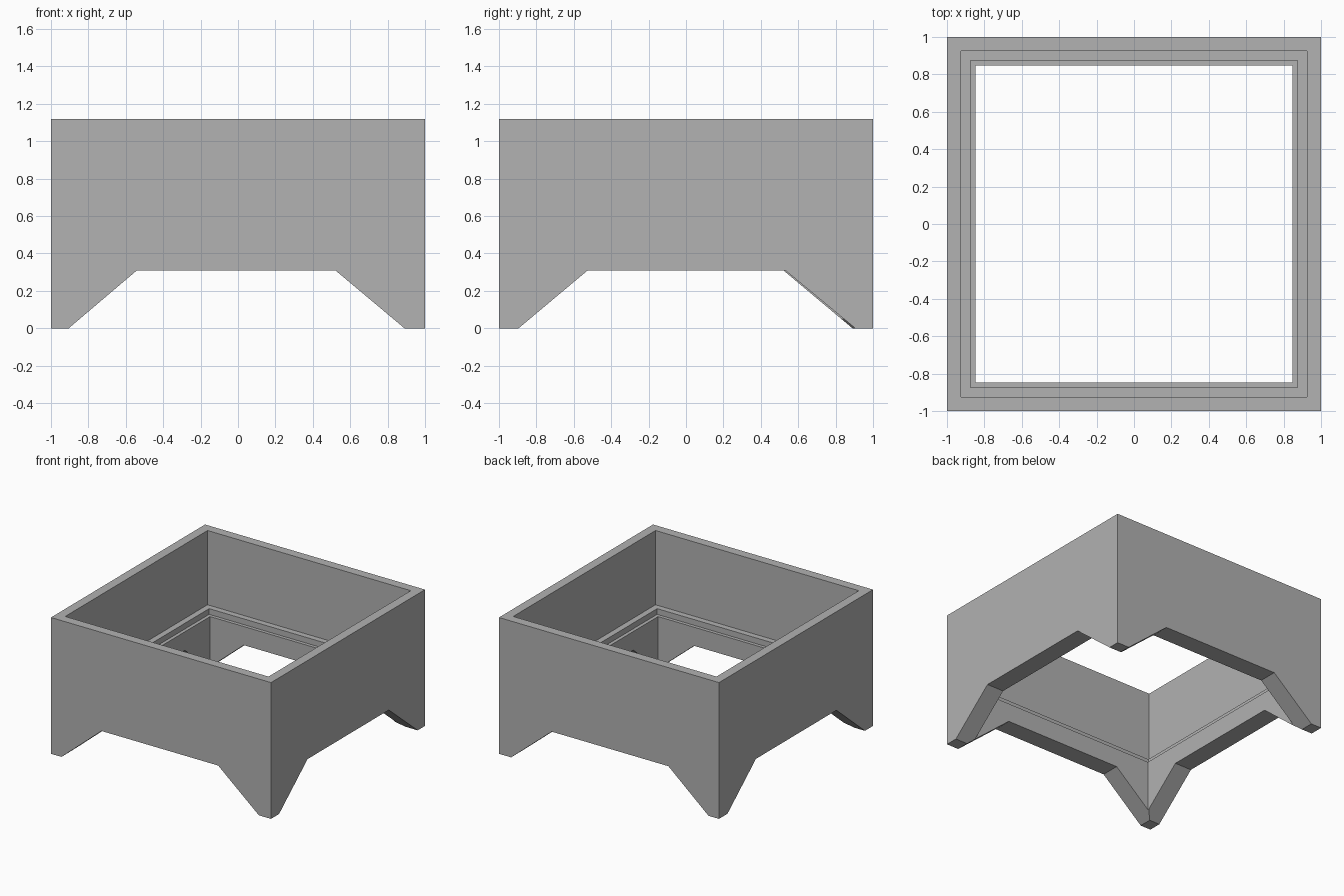
import bpy
import bmesh

cube = bpy.data.objects.get("Cube")
if cube:
    bpy.data.objects.remove(cube, do_unlink=True)

grey = bpy.data.materials.new("plain_grey")
grey.use_nodes = True
colour = (0.445, 0.445, 0.445, 1)
grey.diffuse_color = colour
grey.node_tree.nodes["Principled BSDF"].inputs["Base Color"].default_value = colour

HEIGHT = 1.12
ARCH_TOP = 0.31


def make_object(name, bm):
    bmesh.ops.recalc_face_normals(bm, faces=bm.faces)
    mesh = bpy.data.meshes.new(name)
    bm.to_mesh(mesh)
    bm.free()
    mesh.materials.append(grey)
    obj = bpy.data.objects.new(name, mesh)
    bpy.context.collection.objects.link(obj)
    return obj


def square_frame(name, profile):
    """Sweep a closed (half width, z) profile around a square."""
    bm = bmesh.new()
    rings = [[bm.verts.new((sx * r, sy * r, z))
              for sx, sy in ((-1, -1), (1, -1), (1, 1), (-1, 1))]
             for r, z in profile]
    for a, b in zip(rings, rings[1:] + rings[:1]):
        for i in range(4):
            j = (i + 1) % 4
            bm.faces.new((a[i], a[j], b[j], b[i]))
    return make_object(name, bm)


def arch_cutter(name, axis, side, foot_lo, top_lo, top_hi, foot_hi):
    """Trapezoid prism through one wall, its sloped sides carried below the floor."""
    drop = 0.1
    lo = foot_lo - drop * (top_lo - foot_lo) / ARCH_TOP
    hi = foot_hi + drop * (foot_hi - top_hi) / ARCH_TOP
    outline = ((lo, -drop), (top_lo, ARCH_TOP), (top_hi, ARCH_TOP), (hi, -drop))
    bm = bmesh.new()
    ends = [[bm.verts.new((u, d * side, z) if axis == "y" else (d * side, u, z))
             for u, z in outline] for d in (0.5, 1.2)]
    for end in ends:
        bm.faces.new(end)
    for i in range(4):
        j = (i + 1) % 4
        bm.faces.new((ends[0][i], ends[0][j], ends[1][j], ends[1][i]))
    return make_object(name, bm)


# Square body with two inner ledges
body = square_frame("planter_frame", [
    (1, 0), (1, HEIGHT), (0.924, HEIGHT), (0.924, 0.51),
    (0.875, 0.51), (0.875, 0.463), (0.847, 0.463), (0.847, 0)])

# Arches that leave a foot at each corner
cutters = [
    arch_cutter("front_arch", "y", -1, -0.905, -0.54, 0.52, 0.89),
    arch_cutter("back_arch", "y", 1, -0.905, -0.54, 0.52, 0.89),
    arch_cutter("left_arch", "x", 1, -0.895, -0.525, 0.53, 0.905),
    arch_cutter("right_arch", "x", -1, -0.895, -0.525, 0.52, 0.89),
]
bpy.context.view_layer.objects.active = body
for cutter in cutters:
    cut = body.modifiers.new(cutter.name, "BOOLEAN")
    cut.operation = "DIFFERENCE"
    cut.solver = "EXACT"
    cut.object = cutter
    bpy.ops.object.modifier_apply(modifier=cut.name)
    bpy.data.objects.remove(cutter, do_unlink=True)
